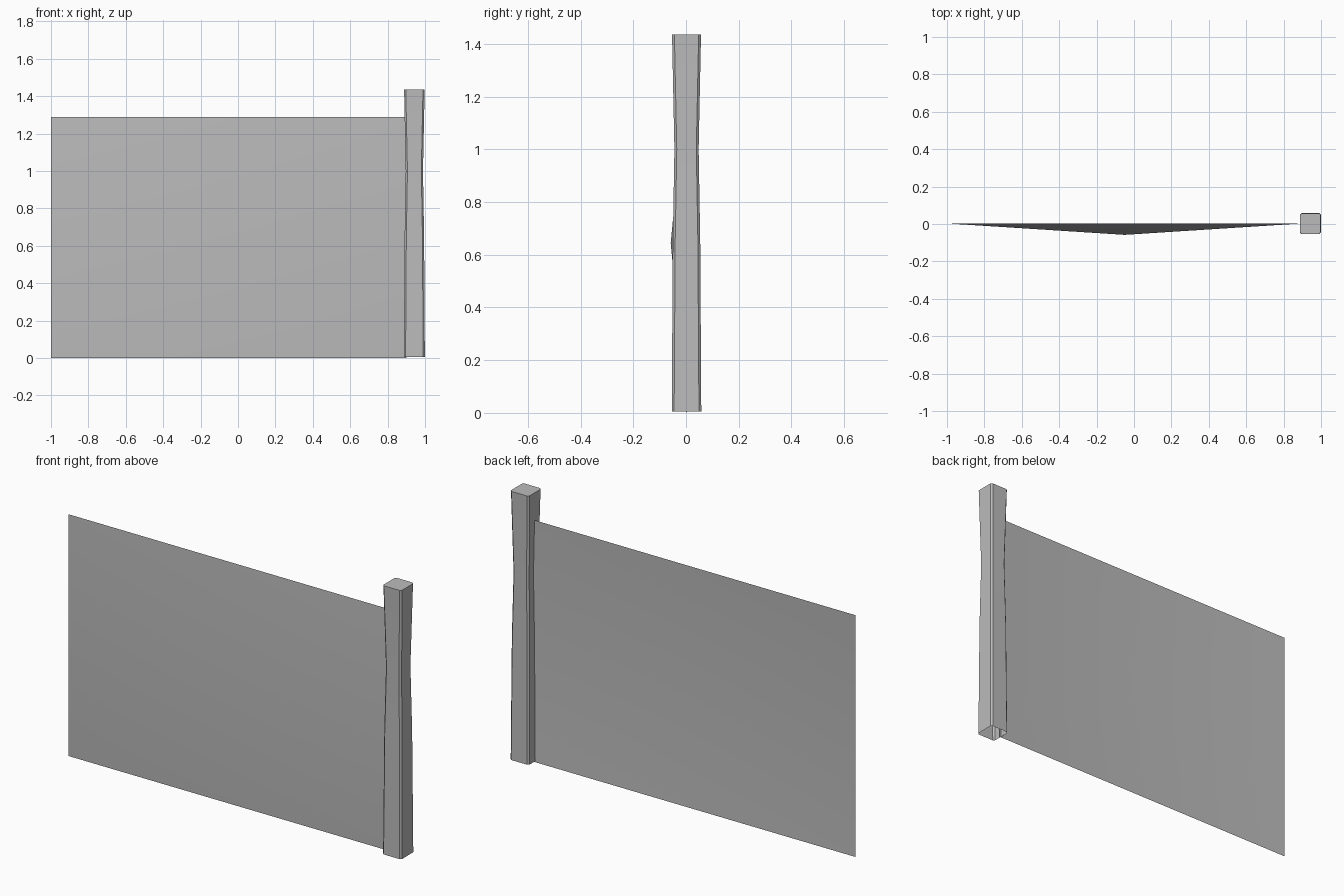
import bpy
import bmesh

cube = bpy.data.objects.get("Cube")
if cube:
    bpy.data.objects.remove(cube, do_unlink=True)

grey = bpy.data.materials.new("plain_grey")
grey.use_nodes = True
colour = (0.5, 0.5, 0.5, 1)
grey.diffuse_color = colour
grey.node_tree.nodes["Principled BSDF"].inputs["Base Color"].default_value = colour


def finish(bm, name, angle):
    bmesh.ops.recalc_face_normals(bm, faces=bm.faces)
    mesh = bpy.data.meshes.new(name)
    bm.to_mesh(mesh)
    bm.free()
    mesh.materials.append(grey)
    obj = bpy.data.objects.new(name, mesh)
    bpy.context.collection.objects.link(obj)
    bpy.ops.object.select_all(action="DESELECT")
    obj.select_set(True)
    bpy.context.view_layer.objects.active = obj
    bpy.ops.object.shade_smooth_by_angle(angle=angle)


# Thin panel: four triangles meeting at a middle point pushed forward
LEFT, RIGHT, HEIGHT, BULGE = -1.0, 0.9, 1.288, 0.058
bm = bmesh.new()
corners = [bm.verts.new((x, 0.003, z)) for x, z in
           ((LEFT, 0), (RIGHT, 0), (RIGHT, HEIGHT), (LEFT, HEIGHT))]
middle = bm.verts.new(((LEFT + RIGHT) / 2, -BULGE, HEIGHT / 2))
for i in range(4):
    bm.faces.new((corners[i], corners[(i + 1) % 4], middle))
finish(bm, "panel", 0.6)

# Square post with chamfered edges and a slight waist, open underneath
CENTRE_X, CENTRE_Y, CHAMFER = 0.943, 0.002, 0.009
sections = ((0.005, 0.056), (0.65, 0.052), (1.0, 0.046), (1.436, 0.055))
bm = bmesh.new()
rings = []
for z, half in sections:
    inner = half - CHAMFER
    outline = []
    for sx, sy in ((1, 1), (-1, 1), (-1, -1), (1, -1)):
        pair = [(sx * half, sy * inner), (sx * inner, sy * half)]
        outline += pair if sx == sy else pair[::-1]
    rings.append([bm.verts.new((CENTRE_X + x, CENTRE_Y + y, z))
                  for x, y in outline])
for low, high in zip(rings, rings[1:]):
    for i in range(8):
        j = (i + 1) % 8
        bm.faces.new((low[i], low[j], high[j], high[i]))
bm.faces.new(rings[-1])
finish(bm, "post", 0.5)
